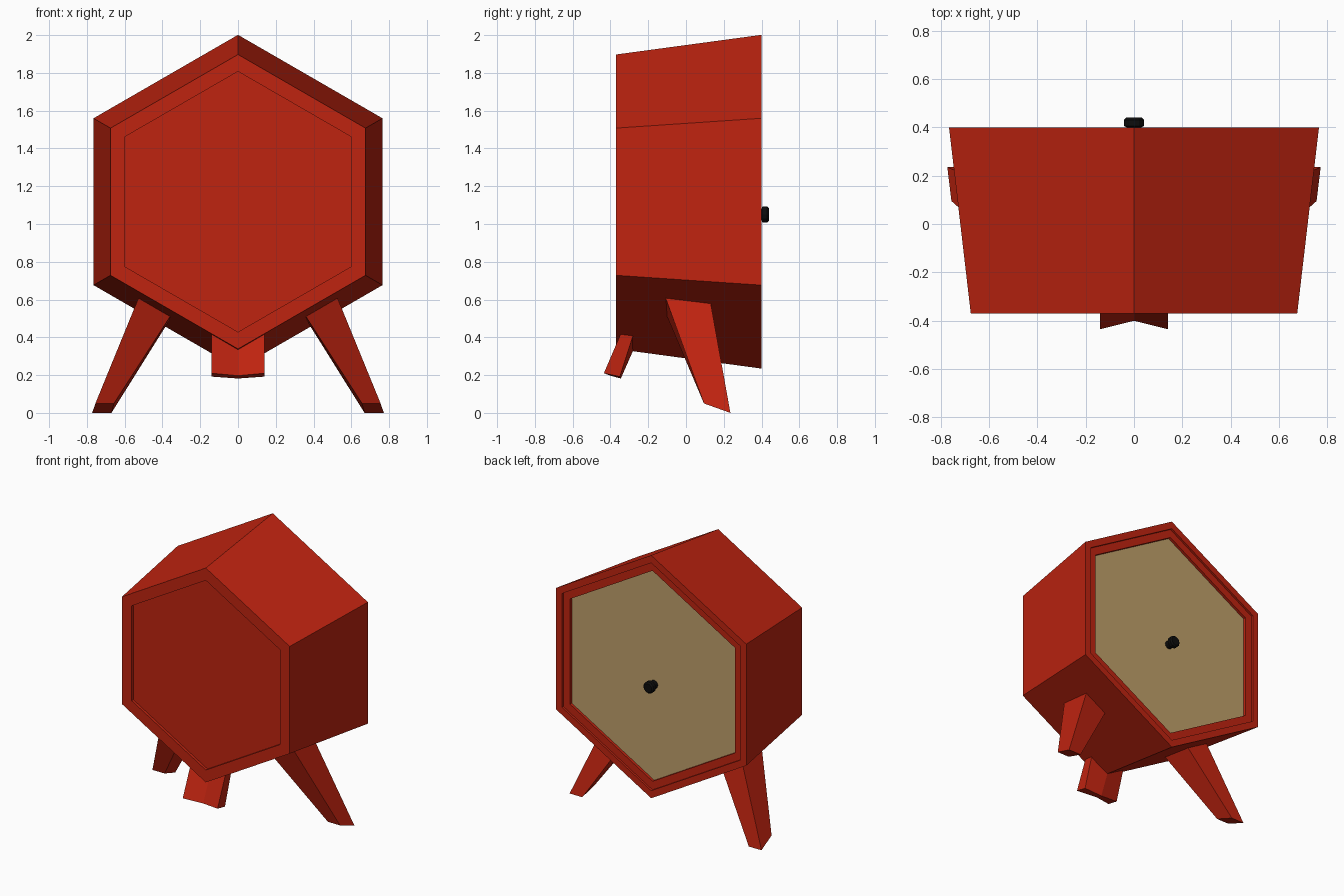
import bpy
import bmesh
from math import sin, cos, pi
from mathutils import Vector

cube = bpy.data.objects.get("Cube")
if cube:
    bpy.data.objects.remove(cube, do_unlink=True)

CENTRE_Z = 1.118


def material(name, rgb):
    mat = bpy.data.materials.new(name)
    mat.use_nodes = True
    colour = (*rgb, 1.0)
    mat.diffuse_color = colour
    bsdf = mat.node_tree.nodes["Principled BSDF"]
    bsdf.inputs["Base Color"].default_value = colour
    bsdf.inputs["Roughness"].default_value = 0.7
    return mat


red = material("red", (0.52, 0.017, 0.005))
tan = material("tan", (0.52, 0.35, 0.145))
black = material("black", (0.004, 0.004, 0.004))


def loft(name, rings, mat):
    """Join equal rings of points into a closed solid."""
    bm = bmesh.new()
    loops = [[bm.verts.new(p) for p in ring] for ring in rings]
    n = len(loops[0])
    for a, b in zip(loops, loops[1:]):
        for i in range(n):
            j = (i + 1) % n
            bm.faces.new((a[i], a[j], b[j], b[i]))
    bm.faces.new(loops[0])
    bm.faces.new(loops[-1][::-1])
    bmesh.ops.recalc_face_normals(bm, faces=bm.faces[:])
    mesh = bpy.data.meshes.new(name)
    bm.to_mesh(mesh)
    bm.free()
    mesh.materials.append(mat)
    obj = bpy.data.objects.new(name, mesh)
    bpy.context.collection.objects.link(obj)
    return obj


def ring(y, radius, sides=6, z=CENTRE_Z):
    """Upright polygon with a corner on top."""
    return [(radius * sin(2 * pi * i / sides), y, z + radius * cos(2 * pi * i / sides))
            for i in range(sides)]


def hexagon(y, half_width):
    return ring(y, half_width / cos(pi / 6))


def post(name, top, bottom, sink):
    """Straight-edged post whose top is pushed on into the body."""
    top = [Vector(p) for p in top]
    bottom = [Vector(p) for p in bottom]
    sunk = [t + (t - b) * sink for t, b in zip(top, bottom)]
    return loft(name, [sunk, bottom], red)


# Tapered body with a shallow front recess and a stepped back rim
profile = [(-0.35, 0.597), (-0.37, 0.597), (-0.37, 0.675), (0.40, 0.765),
           (0.40, 0.717), (0.385, 0.717), (0.385, 0.663), (0.355, 0.663)]
loft("body", [hexagon(y, w) for y, w in profile], red)

# Back panel and its knob
loft("back_panel", [hexagon(0.35, 0.663), hexagon(0.365, 0.663)], tan)
knob = [(0.36, 0.03), (0.40, 0.03), (0.405, 0.042), (0.43, 0.042), (0.44, 0.032)]
loft("back_knob", [ring(y, r, 12, 1.05) for y, r in knob], black)

# Splayed back legs
leg_top = [(0.53, -0.105, 0.60), (0.36, -0.10, 0.51), (0.36, 0.13, 0.495), (0.53, 0.13, 0.585)]
leg_bottom = [(0.755, 0.095, 0.05), (0.657, 0.095, 0.05), (0.67, 0.235, 0), (0.772, 0.235, 0)]
for side, sign in (("left", 1), ("right", -1)):
    post(side + "_leg",
         [(sign * x, y, z) for x, y, z in leg_top],
         [(sign * x, y, z) for x, y, z in leg_bottom], 0.1)


# Chevron-shaped front foot
def chevron(front_edge, front_mid, back_mid, back_edge, half=0.14):
    return [(-half, *front_edge), (0, *front_mid), (half, *front_edge),
            (half, *back_edge), (0, *back_mid), (-half, *back_edge)]


post("front_foot",
     chevron((-0.345, 0.42), (-0.335, 0.345), (-0.28, 0.33), (-0.28, 0.41)),
     chevron((-0.435, 0.21), (-0.40, 0.197), (-0.345, 0.182), (-0.35, 0.192)), 0.15)
